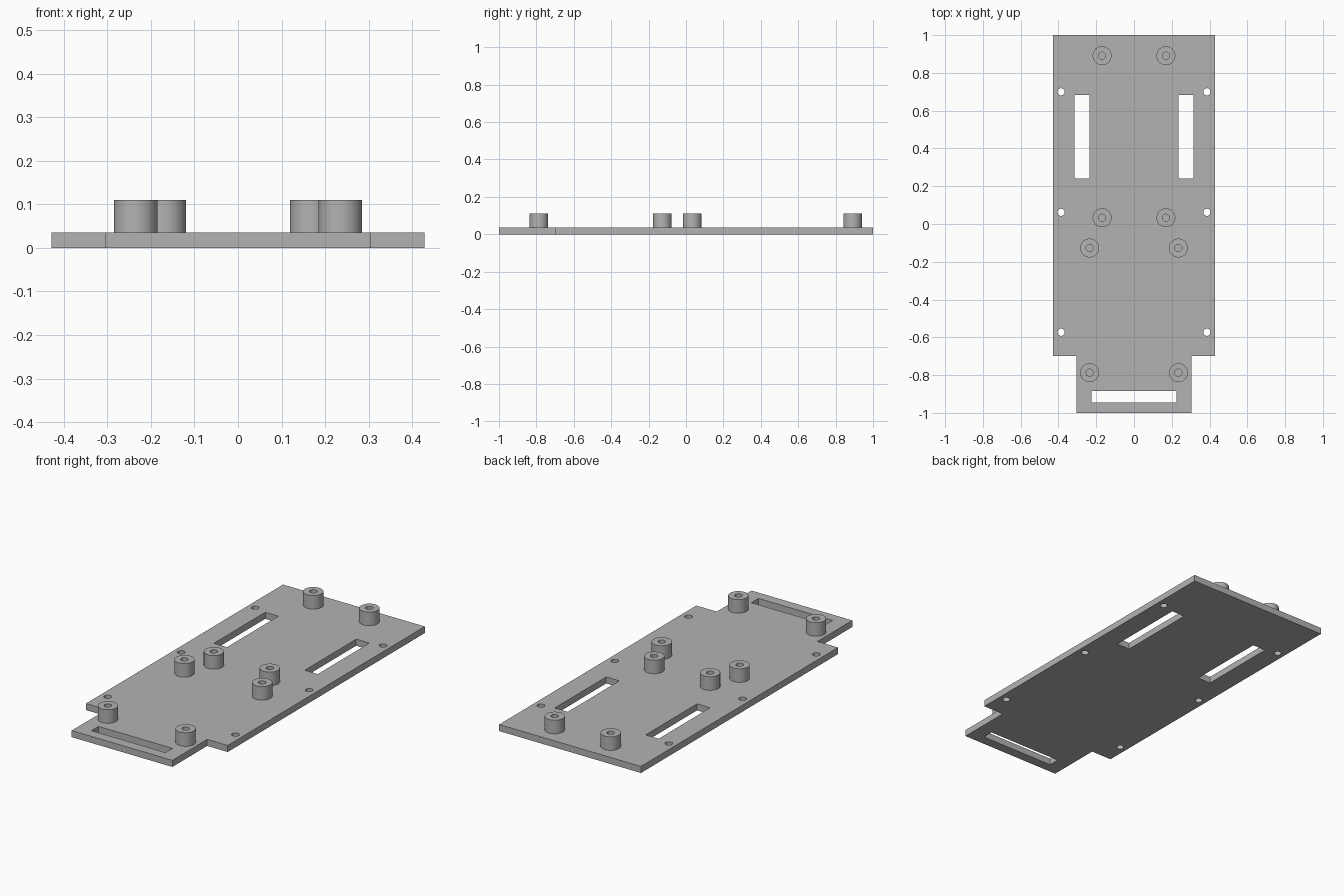
import bpy
import bmesh
import math
from mathutils import Matrix, Vector

if "Cube" in bpy.data.objects:
    bpy.data.objects.remove(bpy.data.objects["Cube"], do_unlink=True)

THICK = 0.036
POST_TOP = 0.11
POST_R = 0.05
HOLE_R = 0.019
SIDES = 48

grey = bpy.data.materials.new("light grey")
grey.use_nodes = True
grey.diffuse_color = (0.45, 0.45, 0.45, 1)
grey.node_tree.nodes["Principled BSDF"].inputs["Base Color"].default_value = grey.diffuse_color


def make_object(name, bm):
    bmesh.ops.recalc_face_normals(bm, faces=bm.faces)
    mesh = bpy.data.meshes.new(name)
    bm.to_mesh(mesh)
    bm.free()
    mesh.materials.append(grey)
    obj = bpy.data.objects.new(name, mesh)
    bpy.context.collection.objects.link(obj)
    return obj


def smooth(obj):
    bpy.ops.object.select_all(action="DESELECT")
    obj.select_set(True)
    bpy.context.view_layer.objects.active = obj
    bpy.ops.object.shade_smooth_by_angle(angle=math.radians(30))


def add_box(bm, x0, x1, y0, y1):
    centre = Vector(((x0 + x1) / 2, (y0 + y1) / 2, THICK / 2))
    size = Matrix.Diagonal((x1 - x0, y1 - y0, THICK * 3, 1))
    bmesh.ops.create_cube(bm, size=1, matrix=Matrix.Translation(centre) @ size)


# Base plate: wide body with a narrower front tab
half = [(0.304, -1), (0.304, -0.70), (0.428, -0.70), (0.428, 1)]
outline = half + [(-x, y) for x, y in reversed(half)]
bm = bmesh.new()
face = bm.faces.new([bm.verts.new((x, y, 0)) for x, y in outline])
walls = bmesh.ops.extrude_face_region(bm, geom=[face])
top = [v for v in walls["geom"] if isinstance(v, bmesh.types.BMVert)]
bmesh.ops.translate(bm, verts=top, vec=(0, 0, THICK))
plate = make_object("base_plate", bm)

# Slots and screw holes through the plate
bm = bmesh.new()
add_box(bm, -0.224, 0.224, -0.945, -0.884)
add_box(bm, 0.235, 0.314, 0.24, 0.684)
add_box(bm, -0.314, -0.235, 0.24, 0.684)
for side in (-1, 1):
    for y in (0.70, 0.062, -0.573):
        bmesh.ops.create_cone(bm, cap_ends=True, segments=SIDES, radius1=HOLE_R,
                              radius2=HOLE_R, depth=THICK * 3,
                              matrix=Matrix.Translation((side * 0.386, y, THICK / 2)))
cutter = make_object("plate_cutter", bm)
cutter.hide_render = True
cut = plate.modifiers.new("openings", "BOOLEAN")
cut.operation = "DIFFERENCE"
cut.solver = "EXACT"
cut.object = cutter
bpy.context.view_layer.objects.active = plate
bpy.ops.object.modifier_apply(modifier=cut.name)
bpy.data.objects.remove(cutter, do_unlink=True)
smooth(plate)


# Hollow standoff posts, seated slightly into the plate
def add_post(name, x, y):
    bm = bmesh.new()
    seat = THICK - 0.004
    profile = [(HOLE_R, seat), (HOLE_R, POST_TOP), (POST_R, POST_TOP), (POST_R, seat)]
    verts = [bm.verts.new((r, 0, z)) for r, z in profile]
    edges = [bm.edges.new((verts[i - 1], verts[i])) for i in range(len(verts))]
    bmesh.ops.spin(bm, geom=verts + edges, cent=(0, 0, 0), axis=(0, 0, 1),
                   angle=math.tau, steps=SIDES, use_merge=True)
    bmesh.ops.remove_doubles(bm, verts=bm.verts, dist=0.0001)
    post = make_object(name, bm)
    post.location = (x, y, 0)
    smooth(post)


for label, x, rows in (("rear", 0.169, (0.891, 0.033)), ("front", 0.235, (-0.127, -0.787))):
    for place, y in zip(("back", "fore"), rows):
        for hand, side in (("left", 1), ("right", -1)):
            add_post(f"{label}_standoff_{place}_{hand}", side * x, y)
